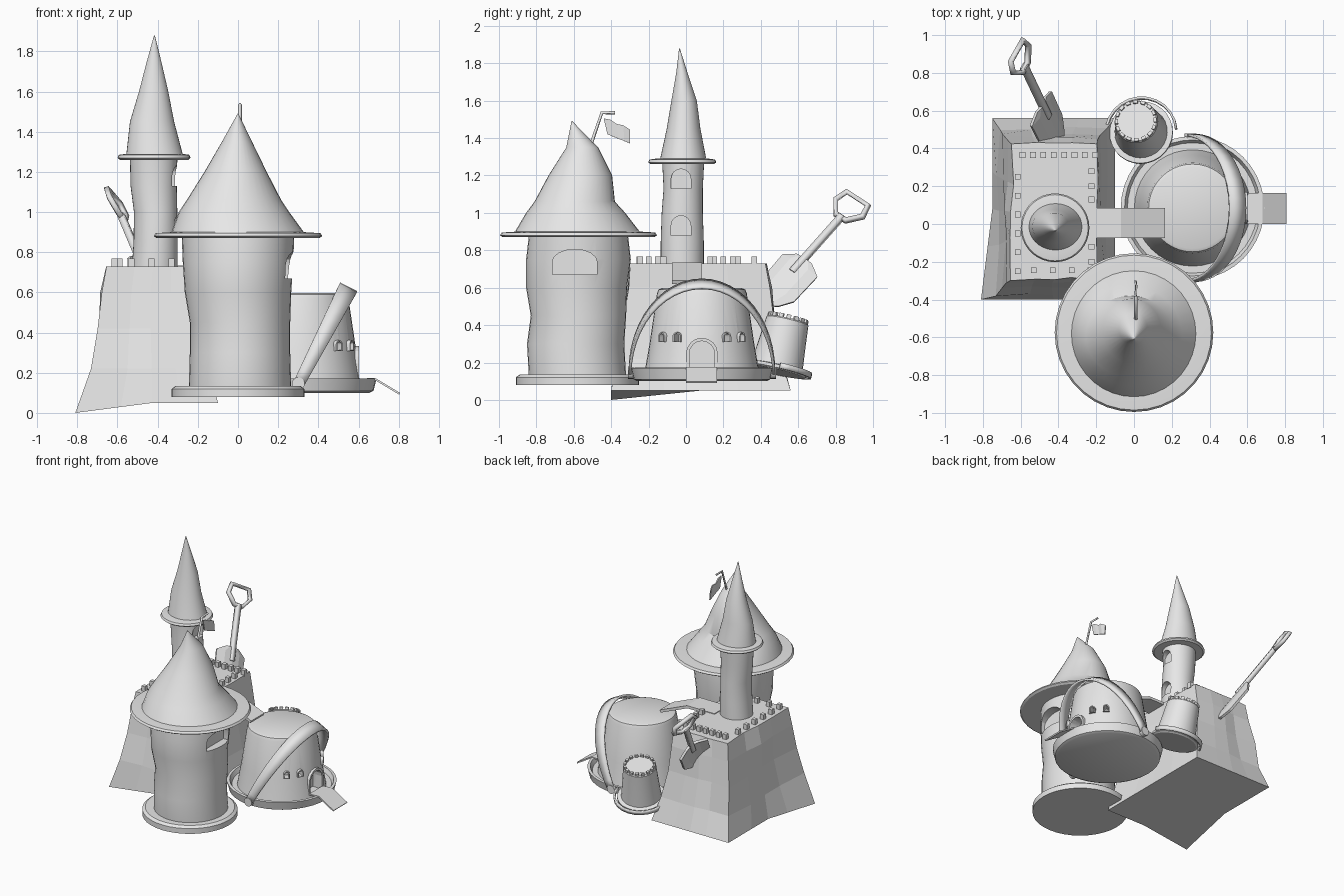
import bpy, bmesh, math, random
from mathutils import Matrix, Vector

random.seed(3)
default = bpy.data.objects.get("Cube")
if default:
    bpy.data.objects.remove(default, do_unlink=True)

sand = bpy.data.materials.new("pale_grey")
sand.use_nodes = True
sand.diffuse_color = (0.8, 0.8, 0.8, 1)
sand.node_tree.nodes["Principled BSDF"].inputs["Base Color"].default_value = (0.8, 0.8, 0.8, 1)
smooth_parts = []


def finish(name, bm, matrix=Matrix(), smooth=False):
    bmesh.ops.recalc_face_normals(bm, faces=bm.faces[:])
    bm.transform(matrix)
    mesh = bpy.data.meshes.new(name)
    bm.to_mesh(mesh)
    bm.free()
    obj = bpy.data.objects.new(name, mesh)
    bpy.context.collection.objects.link(obj)
    mesh.materials.append(sand)
    if smooth:
        smooth_parts.append(obj)
    return obj


def skin(bm, loops):
    """Bridge closed loops of vertices and cap both ends."""
    for low, high in zip(loops, loops[1:]):
        for i in range(len(low)):
            j = (i + 1) % len(low)
            bm.faces.new((low[i], low[j], high[j], high[i]))
    bm.faces.new(loops[0])
    bm.faces.new(loops[-1])


def loft(name, rings, seg=36, matrix=Matrix()):
    """Rings are (z, centre x, centre y, radius x, radius y)."""
    bm = bmesh.new()
    turn = [math.tau * i / seg for i in range(seg)]
    skin(bm, [[bm.verts.new((x + rx * math.cos(a), y + ry * math.sin(a), z)) for a in turn]
              for z, x, y, rx, ry in rings])
    return finish(name, bm, matrix, True)


def lathe(name, profile, x=0, y=0, seg=36, matrix=Matrix()):
    return loft(name, [(z, x, y, r, r) for z, r in profile], seg, matrix)


def arch(name, width, height, depth, matrix):
    """Arched prism running along local x."""
    rise = min(width, height) / 2
    turn = [math.pi * i / 8 for i in range(9)]
    outline = [(-width / 2, 0)]
    outline += [(-width / 2 * math.cos(a), height - rise + rise * math.sin(a)) for a in turn]
    outline.append((width / 2, 0))
    bm = bmesh.new()
    skin(bm, [[bm.verts.new((x, y, z)) for y, z in outline] for x in (0, depth)])
    return finish(name, bm, matrix)


def cut(target, cutter):
    mod = target.modifiers.new("recess", "BOOLEAN")
    mod.operation = "DIFFERENCE"
    mod.solver = "EXACT"
    mod.object = cutter
    bpy.context.view_layer.objects.active = target
    bpy.ops.object.modifier_apply(modifier=mod.name)
    bpy.data.objects.remove(cutter, do_unlink=True)


def around(x, y, z, radius, angle=0):
    return (Matrix.Translation((x, y, z)) @ Matrix.Rotation(angle, 4, "Z")
            @ Matrix.Translation((radius, 0, 0)))


def strip(name, rows, thickness, matrix=Matrix(), smooth=False):
    """Ribbon or sheet through rows of points, given thickness."""
    bm = bmesh.new()
    grid = [[bm.verts.new(p) for p in row] for row in rows]
    for a, b in zip(grid, grid[1:]):
        for i in range(len(a) - 1):
            bm.faces.new((a[i], a[i + 1], b[i + 1], b[i]))
    obj = finish(name, bm, matrix, smooth)
    mod = obj.modifiers.new("thickness", "SOLIDIFY")
    mod.thickness = thickness
    mod.offset = 0
    return obj


def rod(name, points, radius, closed=False):
    curve = bpy.data.curves.new(name, "CURVE")
    curve.dimensions = "3D"
    curve.bevel_depth = radius
    curve.bevel_resolution = 0
    curve.use_fill_caps = True
    spline = curve.splines.new("POLY")
    spline.points.add(len(points) - 1)
    for point, co in zip(spline.points, points):
        point.co = (*co, 1)
    spline.use_cyclic_u = closed
    curve.materials.append(sand)
    obj = bpy.data.objects.new(name, curve)
    bpy.context.collection.objects.link(obj)


def blocks(name, places, size, matrix=Matrix()):
    """Battlement stones, each at (x, y, z, turn)."""
    bm = bmesh.new()
    for x, y, z, turn in places:
        spot = Matrix.Translation((x, y, z)) @ Matrix.Rotation(turn, 4, "Z")
        bmesh.ops.create_cube(bm, size=1, matrix=spot @ Matrix.Diagonal((*size, 1)))
    return finish(name, bm, matrix)


# Wide front tower with window, pointed roof and flag
lathe("front_tower_base", [(.08, .33), (.12, .33), (.135, .31)], y=-.58)
tower = loft("front_tower_body", [
    (.12, .01, -.58, .255, .26), (.3, .01, -.59, .25, .26), (.45, .01, -.575, .25, .255),
    (.6, 0, -.585, .265, .27), (.75, 0, -.575, .275, .28), (.88, 0, -.575, .28, .265)])
cut(tower, arch("window_cutter", .24, .135, .2, around(0, -.595, .67, .21)))
lathe("front_tower_brim", [(.87, .405), (.88, .42), (.895, .41), (.9, .33)], y=-.575)
loft("front_tower_roof", [
    (.89, 0, -.58, .335, .34), (1, -.02, -.59, .275, .265), (1.06, -.02, -.595, .235, .215),
    (1.2, -.012, -.565, .155, .17), (1.35, -.005, -.555, .075, .085), (1.49, 0, -.61, .002, .002)])
rod("flag_pole", [(.01, -.52, 1.33), (.01, -.45, 1.535), (.01, -.38, 1.535)], .009)
strip("flag", [[(.01 + .012 * math.sin(3 * i), -.44 + .035 * i, 1.505 - .015 * i + .008 * (i % 2)),
                (.01, -.42 + .03 * i, 1.42 - .012 * i)] for i in range(5)], .008)

# Castle mound with wavy sloping walls and one drooping corner
bm = bmesh.new()
levels = [(.05, -.75, -.1, -.4, .56), (.22, -.72, -.14, -.37, .51), (.42, -.69, -.18, -.33, .47),
          (.6, -.675, -.19, -.31, .45), (.73, -.645, -.2, -.29, .42)]
loops = []
for z, x0, x1, y0, y1 in levels:
    loop = []
    for i in range(16):
        c, s = math.cos(math.tau * i / 16), math.sin(math.tau * i / 16)
        m = max(abs(c), abs(s))
        c, s = c / m, s / m
        droop = max(0, -c - s - 1) if z < .1 else 0
        wave = random.uniform(-.012, .012) if z > .1 else 0
        loop.append(bm.verts.new(((x0 + x1) / 2 + c * ((x1 - x0) / 2 + wave) - .06 * droop,
                                  (y0 + y1) / 2 + s * ((y1 - y0) / 2 + wave), z - .05 * droop)))
    loops.append(loop)
skin(bm, loops)
finish("castle_mound", bm)
stones = [(-.59 + .055 * i, .365, .745, 0) for i in range(8)]
stones += [(-.615, -.25 + .1 * i, .745, 0) for i in range(6)]
stones += [(-.53 + .1 * i, -.245, .745, 0) for i in range(4)]
stones += [(-.225, y, .745, 0) for y in (-.2, -.12, .13, .2, .28)]
blocks("mound_battlements", stones, (.03, .03, .045))

# Tall slim tower
slim = loft("tall_tower_body", [
    (.7, -.415, -.02, .115, .115), (.85, -.41, -.02, .11, .115), (1, -.41, -.02, .108, .11),
    (1.13, -.42, -.015, .115, .105), (1.27, -.42, -.015, .118, .112)])
for z in (.88, 1.13):
    cut(slim, arch("window_cutter", .105, .105, .2, around(-.41, -.027, z, .065)))
lathe("tall_tower_brim", [(1.26, .17), (1.27, .182), (1.285, .175), (1.29, .14)], -.418, -.02)
loft("tall_tower_roof", [
    (1.28, -.415, -.015, .142, .125), (1.45, -.428, -.013, .11, .09), (1.6, -.42, -.01, .073, .068),
    (1.75, -.418, -.022, .036, .03), (1.88, -.416, -.035, .002, .002)])

# Walkway from the mound to the bucket
strip("walkway", [[(x, -.075, z), (x, .085, z)] for x, z in ((-.3, .725), (-.07, .725), (.16, .63))], .02)

# Big upturned bucket with door, windows and carrying handle
bx, by = .31, .085
bucket = lathe("big_bucket", [
    (.1, .345), (.11, .365), (.17, .38), (.172, .36), (.14, .345), (.14, .308),
    (.3, .28), (.57, .24), (.59, .232), (.597, .215)], bx, by, 40)
for degrees in (-48, -28, 28, 48):
    angle = math.radians(degrees)
    cut(bucket, arch("window_cutter", .03, .042, .1, around(bx, by, .313, .235, angle)))
    frame = arch("bucket_window_frame", .045, .053, .04, around(bx, by, .309, .252, angle))
    cut(frame, arch("frame_cutter", .03, .042, .1, around(bx, by, .313, .235, angle)))
cut(bucket, arch("door_cutter", .135, .165, .12, around(bx, by, .15, .215)))
frame = arch("bucket_door_frame", .17, .19, .06, around(bx, by, .142, .232))
cut(frame, arch("frame_cutter", .135, .165, .12, around(bx, by, .15, .215)))
strip("drawbridge", [[(x, 0, z), (x, .165, z)] for x, z in ((.6, .165), (.68, .17), (.805, .095))], .01)
up, across = Vector((.46, 0, .89)), Vector((.89, 0, -.46))
ribbon = []
for i in range(25):
    a = math.pi * i / 24
    middle = Vector((.3, by - .385 * math.cos(a), .14)) + up * .54 * math.sin(a)
    half = across * (.028 + .02 * math.sin(a))
    ribbon.append([middle - half, middle + half])
strip("bucket_handle", ribbon, .015, smooth=True)
for side in (-1, 1):
    hinge = Matrix.Translation((.3, by + .38 * side, .145)) @ Matrix.Rotation(math.pi / 2, 4, "X")
    lathe("handle_hinge", [(-.015, .032), (.015, .032)], seg=16, matrix=hinge)

# Small leaning bucket
lean = (Matrix.Translation((.04, .48, .15))
        @ Vector((-.1, .22, .96)).to_track_quat("Z", "Y").to_matrix().to_4x4())
lathe("small_bucket", [(0, .155), (.008, .168), (.025, .168), (.03, .14), (.15, .127), (.28, .115), (.288, .108)],
      seg=28, matrix=lean)
ring = [math.tau * i / 16 for i in range(16)]
blocks("small_battlements", [(.103 * math.cos(a), .103 * math.sin(a), .293, a) for a in ring],
       (.016, .024, .025), lean)
flip = Matrix.Rotation(lean.to_euler().z, 4, "Z").inverted()
arc = [math.radians(5 + 15 * i) for i in range(13)]
strip("small_bucket_handle", [[(.187 * math.cos(a), .187 * math.sin(a), z) for z in (.005, .035)]
                              for a in arc], .012, lean @ flip, True)

# Shovel stuck in the mound
along = Vector((-.3, .63, .71)).normalized()
wide = Vector((.43, .75, -.5)).normalized()
wide = (wide - along * wide.dot(along)).normalized()
face = along.cross(wide)
neck = Vector((-.47, .6, .72))


def shovel_point(s, t, n=0):
    return neck + wide * s + along * t + face * n


rod("shovel_shaft", [shovel_point(0, -.05), shovel_point(0, .37)], .024)
rod("shovel_grip", [shovel_point(s, t) for s, t in
                    ((-.035, .36), (-.095, .43), (-.075, .5), (.075, .5), (.095, .43), (.035, .36))], .018, True)
strip("shovel_blade", [[shovel_point(k * w / 2, t, .025 * (k * k / 4) * w / .12) for k in (-2, -1, 0, 1, 2)]
                       for t, w in ((.05, .05), (.01, .12), (-.18, .115), (-.25, .07), (-.29, .02))], .018)

# Smooth round parts, keeping sharp edges
bpy.ops.object.select_all(action="DESELECT")
for obj in smooth_parts:
    obj.select_set(True)
bpy.context.view_layer.objects.active = smooth_parts[0]
bpy.ops.object.shade_smooth_by_angle(angle=math.radians(30))
